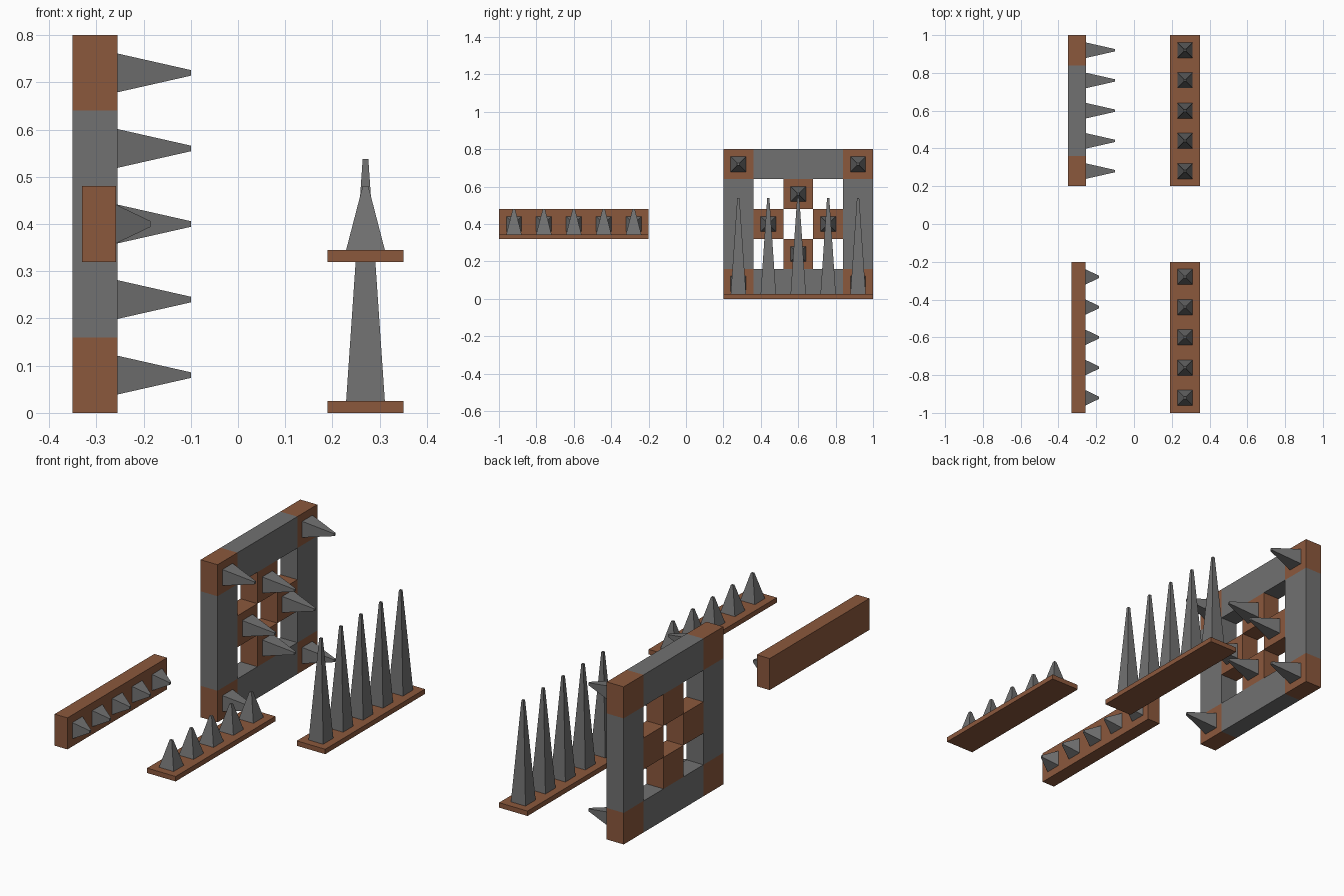
import bpy
import math
from mathutils import Vector

cube = bpy.data.objects.get("Cube")
if cube:
    bpy.data.objects.remove(cube, do_unlink=True)


def make_material(name, rgb):
    mat = bpy.data.materials.new(name)
    mat.use_nodes = True
    mat.diffuse_color = (*rgb, 1)
    mat.node_tree.nodes["Principled BSDF"].inputs["Base Color"].default_value = (*rgb, 1)
    return mat


wood = make_material("brown wood", (0.26, 0.098, 0.046))
metal = make_material("grey metal", (0.165, 0.165, 0.165))


def box(name, low, high, mat):
    """Box between two opposite corners."""
    low, high = Vector(low), Vector(high)
    bpy.ops.mesh.primitive_cube_add(size=1, location=(low + high) / 2)
    obj = bpy.context.object
    obj.name = name
    obj.scale = high - low
    bpy.ops.object.transform_apply(location=False, rotation=False, scale=True)
    obj.data.materials.append(mat)


def spike(name, base, length, sideways=False, width=0.082, tip=0.012):
    """Blunt square spike, pointing up or towards +x."""
    axis = Vector((1, 0, 0)) if sideways else Vector((0, 0, 1))
    root = math.sqrt(0.5)
    bpy.ops.mesh.primitive_cone_add(vertices=4, radius1=width * root,
                                    radius2=tip * root, depth=length)
    obj = bpy.context.object
    obj.name = name
    # Square the base up with the axes, then aim the spike
    obj.rotation_euler.z = math.pi / 4
    bpy.ops.object.transform_apply(location=False, rotation=True, scale=False)
    if sideways:
        obj.rotation_euler.y = math.pi / 2
    obj.location = Vector(base) + axis * length / 2
    obj.data.materials.append(metal)


CELL = 0.16
BACK, FACE = -0.35, -0.255
centres = [0.28 + CELL * i for i in range(5)]

# Square wall frame on a five by five grid: wooden corners and inner blocks
corners = [(0, 0), (0, 4), (4, 0), (4, 4)]
inner = [(2, 1), (1, 2), (3, 2), (2, 3)]
for cells, label in ((corners, "frame_corner"), (inner, "inner_block")):
    for col, row in cells:
        y, z = 0.2 + CELL * col, CELL * row
        box(label, (BACK, y, z), (FACE, y + CELL, z + CELL), wood)
        spike(label + "_spike", (FACE, y + CELL / 2, z + CELL / 2), 0.155, True)

# Metal beams between the corners
for offset in (0, 4 * CELL):
    box("frame_beam", (BACK, 0.2 + CELL, offset),
        (FACE, 0.2 + 4 * CELL, offset + CELL), metal)
    box("frame_post", (BACK, 0.2 + offset, CELL),
        (FACE, 0.2 + offset + CELL, 4 * CELL), metal)

# Wall bar with short spikes
box("wall_bar", (-0.33, -1, 0.32), (-0.258, -0.2, 0.48), wood)

# Floor plates with short and tall spikes
box("short_spike_plate", (0.19, -1, 0.32), (0.35, -0.2, 0.345), wood)
box("tall_spike_plate", (0.19, 0.2, 0), (0.35, 1, 0.025), wood)

for y in centres:
    spike("wall_bar_spike", (-0.258, -y, 0.4), 0.073, True)
    spike("short_spike", (0.27, -y, 0.345), 0.135)
    spike("tall_spike", (0.27, y, 0.025), 0.513)
